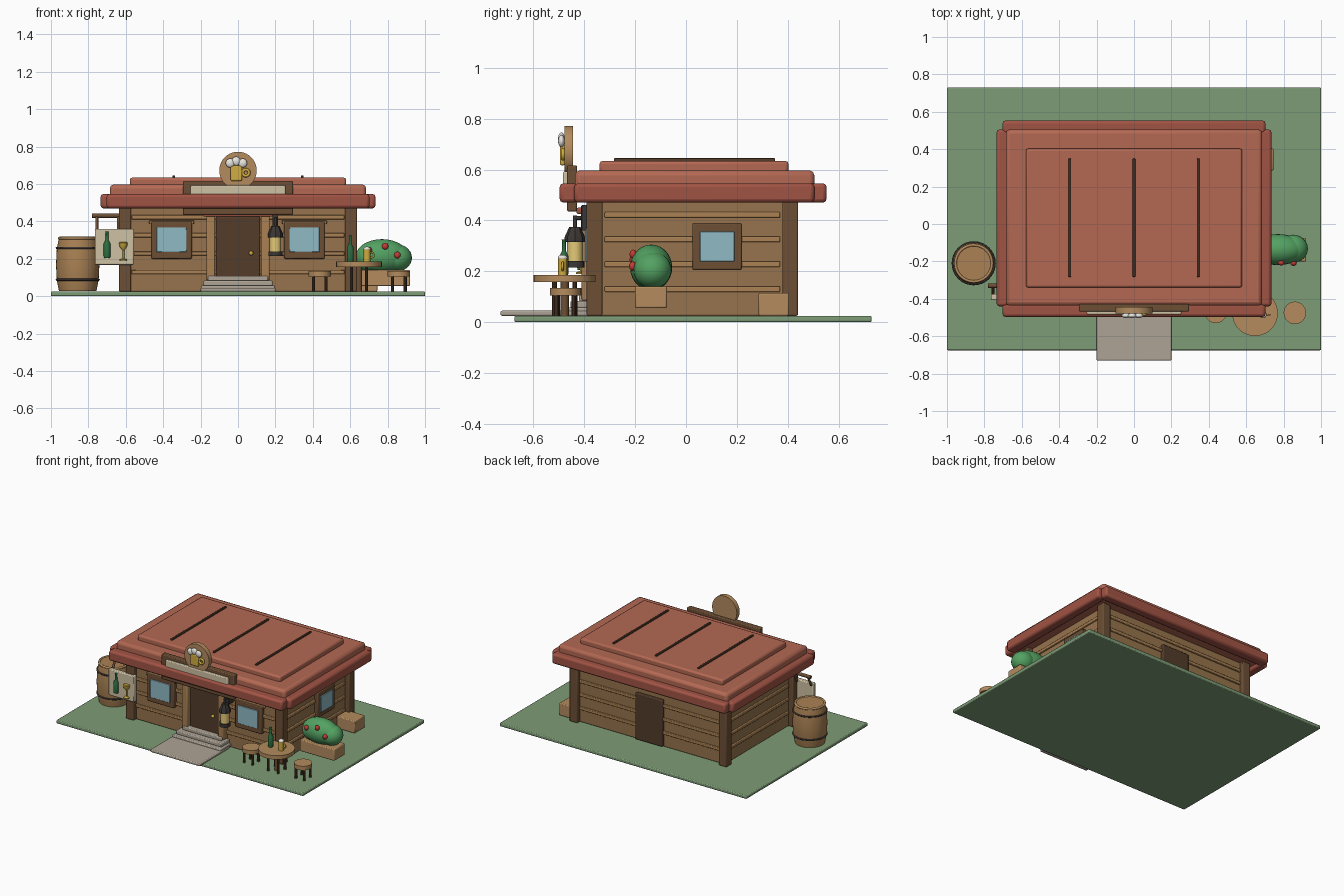
import bpy, math
from mathutils import Vector

if "Cube" in bpy.data.objects:
    bpy.data.objects.remove(bpy.data.objects["Cube"])

def mat(name, r, g, b):
    m = bpy.data.materials.new(name)
    m.diffuse_color = [(c / 255) ** 2.2 for c in (r, g, b)] + [1]
    m.use_nodes = True
    m.node_tree.nodes["Principled BSDF"].inputs["Base Color"].default_value = m.diffuse_color
    return m

WALL = mat("wall_wood", 150, 115, 78)
PLANK = mat("plank_wood", 168, 128, 84)
DARK = mat("dark_wood", 108, 80, 56)
DEEP = mat("deep_wood", 84, 62, 46)
LIGHT = mat("light_wood", 178, 138, 94)
ROOF = mat("roof_red", 178, 104, 84)
EAVE = mat("eave_red", 160, 84, 70)
GRASS = mat("grass", 125, 155, 118)
STONE = mat("stone", 172, 162, 148)
CREAM = mat("cream", 205, 192, 162)
GLASS = mat("glass", 142, 184, 196)
METAL = mat("metal", 62, 58, 56)
GOLD = mat("gold", 208, 172, 66)
GLOW = mat("glow", 228, 200, 120)
WHITE = mat("foam", 232, 230, 222)
LEAF = mat("leaf", 84, 160, 98)
BOTTLE = mat("bottle_green", 48, 110, 66)
RED = mat("flower_red", 196, 62, 58)

def finish(name, m):
    o = bpy.context.object
    o.name = name
    o.data.materials.append(m)
    return o

def box(name, m, x, y, z, bevel=0.006):
    """Box from (min, max) ranges with a rounded edge."""
    bpy.ops.mesh.primitive_cube_add(size=1, location=[sum(r) / 2 for r in (x, y, z)])
    o = finish(name, m)
    o.scale = [r[1] - r[0] for r in (x, y, z)]
    bpy.ops.object.transform_apply(location=False, rotation=False, scale=True)
    if bevel:
        b = o.modifiers.new("bevel", 'BEVEL')
        b.width, b.segments = bevel, 2
        bpy.ops.object.shade_smooth_by_angle()
    return o

def rod(name, m, p, q, r, n=16):
    """Cylinder between two points."""
    p, q = Vector(p), Vector(q)
    bpy.ops.mesh.primitive_cylinder_add(vertices=n, radius=r, depth=(q - p).length, location=(p + q) / 2,
                                        rotation=(q - p).to_track_quat('Z', 'Y').to_euler())
    o = finish(name, m)
    bpy.ops.object.shade_smooth_by_angle()
    return o

def ball(name, m, c, s):
    bpy.ops.mesh.primitive_uv_sphere_add(segments=24, ring_count=14, radius=1, location=c)
    o = finish(name, m)
    o.scale = s if isinstance(s, tuple) else (s, s, s)
    bpy.ops.object.shade_smooth()
    return o

def ring(name, m, c, R, r, rot=(0, 0, 0)):
    bpy.ops.mesh.primitive_torus_add(major_radius=R, minor_radius=r, major_segments=32,
                                     minor_segments=8, location=c, rotation=rot)
    o = finish(name, m)
    bpy.ops.object.shade_smooth()
    return o

def lathe(name, m, profile, c, n=28):
    """Revolve (radius, height) points round a vertical axis."""
    verts = [(r * math.cos(2 * math.pi * i / n), r * math.sin(2 * math.pi * i / n), z)
             for r, z in profile for i in range(n)]
    k = len(profile)
    faces = [(j * n + i, j * n + (i + 1) % n, (j + 1) * n + (i + 1) % n, (j + 1) * n + i)
             for j in range(k - 1) for i in range(n)]
    faces += [tuple(reversed(range(n))), tuple(range((k - 1) * n, k * n))]
    me = bpy.data.meshes.new(name)
    me.from_pydata(verts, [], faces)
    o = bpy.data.objects.new(name, me)
    o.location = c
    bpy.context.collection.objects.link(o)
    bpy.ops.object.select_all(action='DESELECT')
    o.select_set(True)
    bpy.context.view_layer.objects.active = o
    finish(name, m)
    bpy.ops.object.shade_smooth_by_angle()

# Ground, path and entrance steps
box("grass_base", GRASS, (-1, 1), (-.675, .73), (0, .025))
box("path", STONE, (-.2, .2), (-.73, -.38), (.025, .045))
box("lower_step", STONE, (-.197, .197), (-.485, -.36), (.03, .058))
box("upper_step", STONE, (-.185, .185), (-.455, -.36), (.055, .083))
box("door_sill", STONE, (-.16, .16), (-.42, -.36), (.08, .108))

# Walls, corner posts and planks
box("walls", WALL, (-.6, .6), (-.36, .41), (.025, .49))
for x in (-.604, .604):
    for y in (-.36, .41):
        box("corner_post", DARK, (x - .032, x + .032), (y - .031, y + .031), (.025, .49))
for z in (.13, .228, .326, .422):
    h = (z - .011, z + .011)
    box("front_plank", PLANK, (-.57, .57), (-.372, -.355), h, .004)
    box("back_plank", PLANK, (-.57, .57), (.405, .422), h, .004)
    for s in (-1, 1):
        box("side_plank", PLANK, sorted((s * .595, s * .612)), (-.32, .37), h, .004)

# Roof slabs, eaves and ribs
box("roof_slab", ROOF, (-.685, .685), (-.437, .505), (.49, .597), .02)
for y in ((-.497, -.425), (.48, .553)):
    box("long_eave", EAVE, (-.703, .703), y, (.47, .546), .015)
for x in ((-.735, -.665), (.665, .735)):
    box("end_eave", EAVE, x, (-.44, .505), (.47, .546), .015)
box("roof_top", ROOF, (-.578, .578), (-.34, .403), (.585, .634), .012)
for x in (-.343, 0, .343):
    box("roof_rib", DEEP, (x - .007, x + .007), (-.283, .35), (.63, .645), .003)

# Windows
for x in (-.355, .355):
    box("window_frame", DARK, (x - .108, x + .108), (-.39, -.355), (.2, .4))
    box("window_glass", GLASS, (x - .08, x + .08), (-.396, -.36), (.236, .368), .003)
    box("window_lintel", PLANK, (x - .12, x + .12), (-.385, -.355), (.385, .405), .004)
box("side_window_frame", DARK, (.595, .63), (.025, .22), (.205, .39))
box("side_window_glass", GLASS, (.6, .637), (.055, .19), (.238, .356), .003)

# Doors, jambs and awning
box("front_door", DEEP, (-.118, .118), (-.385, -.355), (.1, .425))
box("back_door", DEEP, (-.11, .11), (.405, .432), (.03, .37))
for x in (-.146, .146):
    box("door_jamb", PLANK, (x - .023, x + .023), (-.41, -.355), (.085, .43))
box("door_awning", EAVE, (-.187, .187), (-.43, -.355), (.425, .45))
ball("door_knob", GOLD, (.07, -.392, .23), .012)

# Roof sign with tankard emblem
box("sign_board", DARK, (-.294, .294), (-.468, -.428), (.435, .617))
box("sign_panel", CREAM, (-.253, .253), (-.484, -.46), (.48, .592))
rod("sign_disc", LIGHT, (0, -.445, .672), (0, -.478, .672), .1, 40)
box("emblem_tankard", GOLD, (-.04, .022), (-.496, -.475), (.617, .7))
ring("emblem_handle", GOLD, (.042, -.484, .66), .017, .008, (math.pi / 2, 0, 0))
for x, z in ((-.042, .712), (-.01, .722), (.025, .712)):
    ball("emblem_foam", WHITE, (x, -.49, z), (.024, .013, .024))

# Lantern
box("lantern_bracket", METAL, (.185, .215), (-.412, -.355), (.36, .46), .004)
rod("lantern_arm", METAL, (.2, -.37, .41), (.2, -.44, .41), .008)
rod("lantern_hook", METAL, (.2, -.437, .42), (.2, -.437, .35), .008)
lathe("lantern_cap", METAL, [(.04, .315), (.04, .335), (.022, .375)], (.2, -.437, 0), 8)
rod("lantern_glass", GLOW, (.2, -.437, .235), (.2, -.437, .32), .031)
rod("lantern_base", METAL, (.2, -.437, .215), (.2, -.437, .24), .038)

# Hanging wine sign
rod("hanger_bar", DARK, (-.78, -.33, .43), (-.6, -.33, .43), .012)
for x in (-.755, -.64):
    rod("hanger_rod", DARK, (x, -.33, .43), (x, -.37, .35), .008)
box("hanging_panel", CREAM, (-.765, -.557), (-.407, -.375), (.168, .36))
SHAPE = [(.016, 0), (.018, .01), (.018, .075), (.008, .095), (.007, .135), (.009, .14)]
lathe("sign_bottle", BOTTLE, SHAPE, (-.7, -.41, .205))
lathe("sign_goblet", GOLD, [(.02, 0), (.02, .006), (.005, .012), (.005, .055), (.02, .075), (.023, .095), (.018, .1)],
      (-.613, -.412, .19))

# Barrel
lathe("barrel", PLANK, [(.1, 0), (.112, .06), (.116, .14), (.112, .225), (.1, .285)], (-.857, -.21, .027), 36)
ring("barrel_rim", LIGHT, (-.857, -.21, .31), .098, .008)
for z in (.088, .258):
    ring("barrel_hoop", METAL, (-.857, -.21, z), .112, .006)

# Table, stools and drinks
def stand(name, x, y, r, z, t, spread):
    rod(name + "_top", LIGHT, (x, y, z - t), (x, y, z), r, 36)
    for sx in (-1, 1):
        for sy in (-1, 1):
            rod(name + "_leg", DEEP, (x + sx * spread, y + sy * spread, .02),
                (x + sx * spread, y + sy * spread, z - t + .005), .009, 10)

stand("table", .647, -.477, .122, .185, .028, .04)
rod("table_column", DARK, (.647, -.477, .025), (.647, -.477, .16), .016)
stand("left_stool", .437, -.47, .06, .135, .03, .034)
stand("right_stool", .86, -.475, .06, .135, .03, .034)
lathe("table_bottle", BOTTLE, SHAPE, (.6, -.48, .185))
rod("table_mug", GOLD, (.69, -.485, .183), (.69, -.485, .25), .018)
ring("mug_handle", GOLD, (.712, -.485, .22), .014, .005, (math.pi / 2, 0, 0))
ball("mug_foam", WHITE, (.69, -.485, .253), (.019, .019, .012))

# Planter with flowering bush, and crate
box("planter", LIGHT, (.64, .92), (-.2, -.075), (.055, .14))
ball("bush_main", LEAF, (.77, -.137, .215), (.14, .083, .09))
ball("bush_end", LEAF, (.85, -.132, .205), (.08, .075, .072))
ball("bush_back", LEAF, (.7, -.132, .205), (.07, .072, .075))
for x, y, z in ((.7, -.208, .245), (.787, -.208, .267), (.852, -.21, .22)):
    ball("flower", RED, (x, y, z), (.017, .014, .018))
box("crate", LIGHT, (.6, .745), (.285, .405), (.025, .115))
